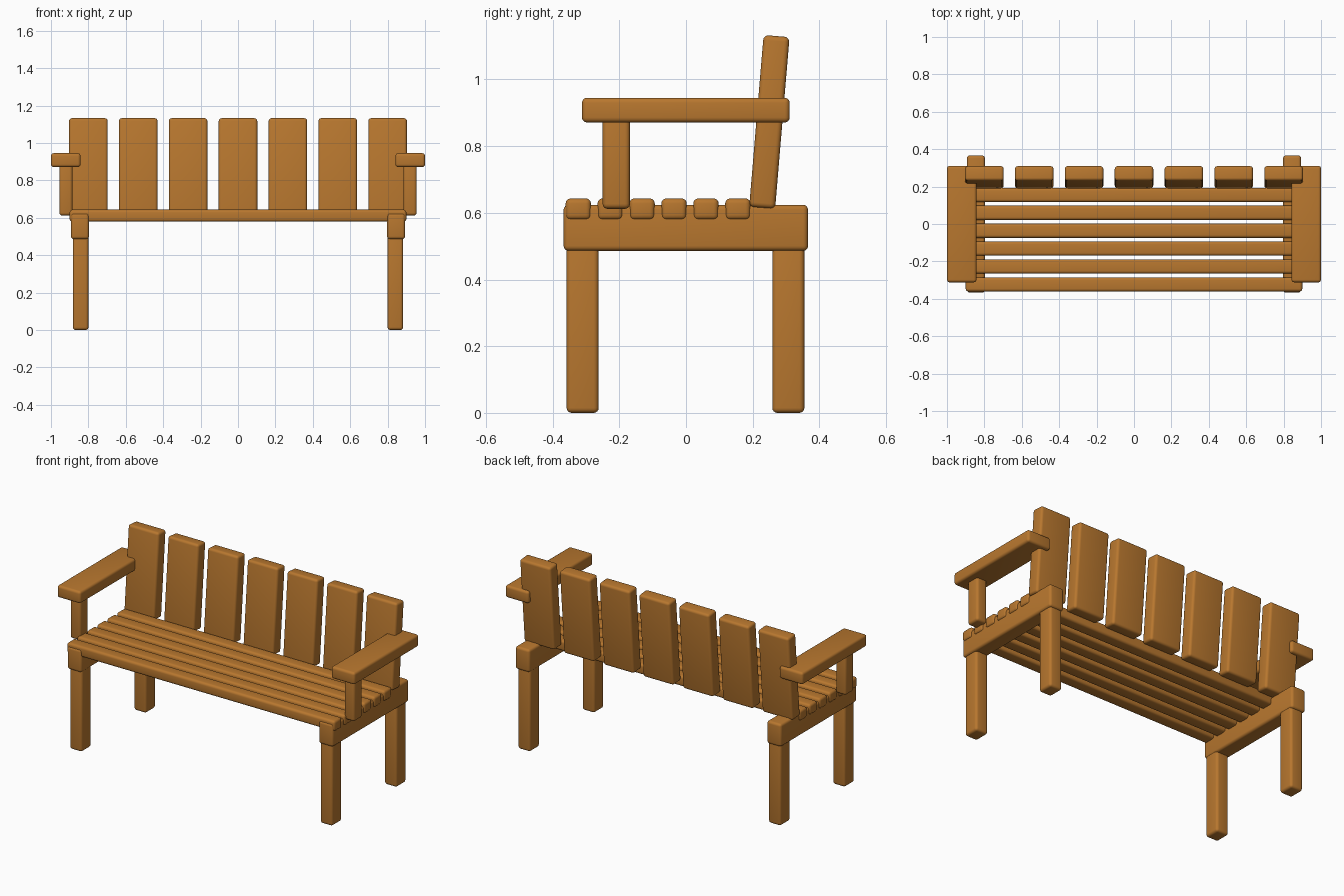
import bpy
import math

if "Cube" in bpy.data.objects:
    bpy.data.objects.remove(bpy.data.objects["Cube"])

wood = bpy.data.materials.new("warm wood")
wood.diffuse_color = (0.48, 0.185, 0.028, 1)
wood.use_nodes = True
wood.node_tree.nodes["Principled BSDF"].inputs["Base Color"].default_value = wood.diffuse_color


def board(name, x, y, z, tilt=0.0, bevel=0.015):
    """Rounded board from (min, max) ranges on each axis, tilted about x."""
    ranges = (x, y, z)
    bpy.ops.mesh.primitive_cube_add(size=1, location=[(a + b) / 2 for a, b in ranges])
    ob = bpy.context.object
    ob.name = name
    ob.scale = [b - a for a, b in ranges]
    bpy.ops.object.transform_apply(location=False, rotation=False, scale=True)
    mod = ob.modifiers.new("rounded edges", "BEVEL")
    mod.width = bevel
    mod.segments = 4
    bpy.ops.object.modifier_apply(modifier=mod.name)
    ob.rotation_euler.x = tilt
    ob.data.materials.append(wood)
    bpy.ops.object.shade_smooth_by_angle(angle=math.radians(40))
    return ob


def both_sides(name, x, y, z):
    board("right_" + name, x, y, z)
    board("left_" + name, (-x[1], -x[0]), y, z)


# Legs, side rails, arm posts and armrests
both_sides("front_leg", (0.80, 0.883), (-0.358, -0.262), (0.0, 0.52))
both_sides("back_leg", (0.80, 0.883), (0.259, 0.355), (0.0, 0.52))
both_sides("side_rail", (0.797, 0.893), (-0.367, 0.366), (0.486, 0.624))
both_sides("arm_post", (0.885, 0.955), (-0.25, -0.168), (0.612, 0.89))
both_sides("armrest", (0.842, 1.0), (-0.312, 0.311), (0.871, 0.945))

# Seat slats
for i in range(6):
    y = -0.361 + i * 0.0957
    board(f"seat_slat_{i + 1}", (-0.90, 0.90), (y, y + 0.076), (0.579, 0.643))

# Leaning back slats
for i in range(7):
    x = (i - 3) * 0.2667
    board(f"back_slat_{i + 1}", (x - 0.103, x + 0.103), (0.211, 0.289),
          (0.614, 1.131), tilt=math.radians(-4.8))
